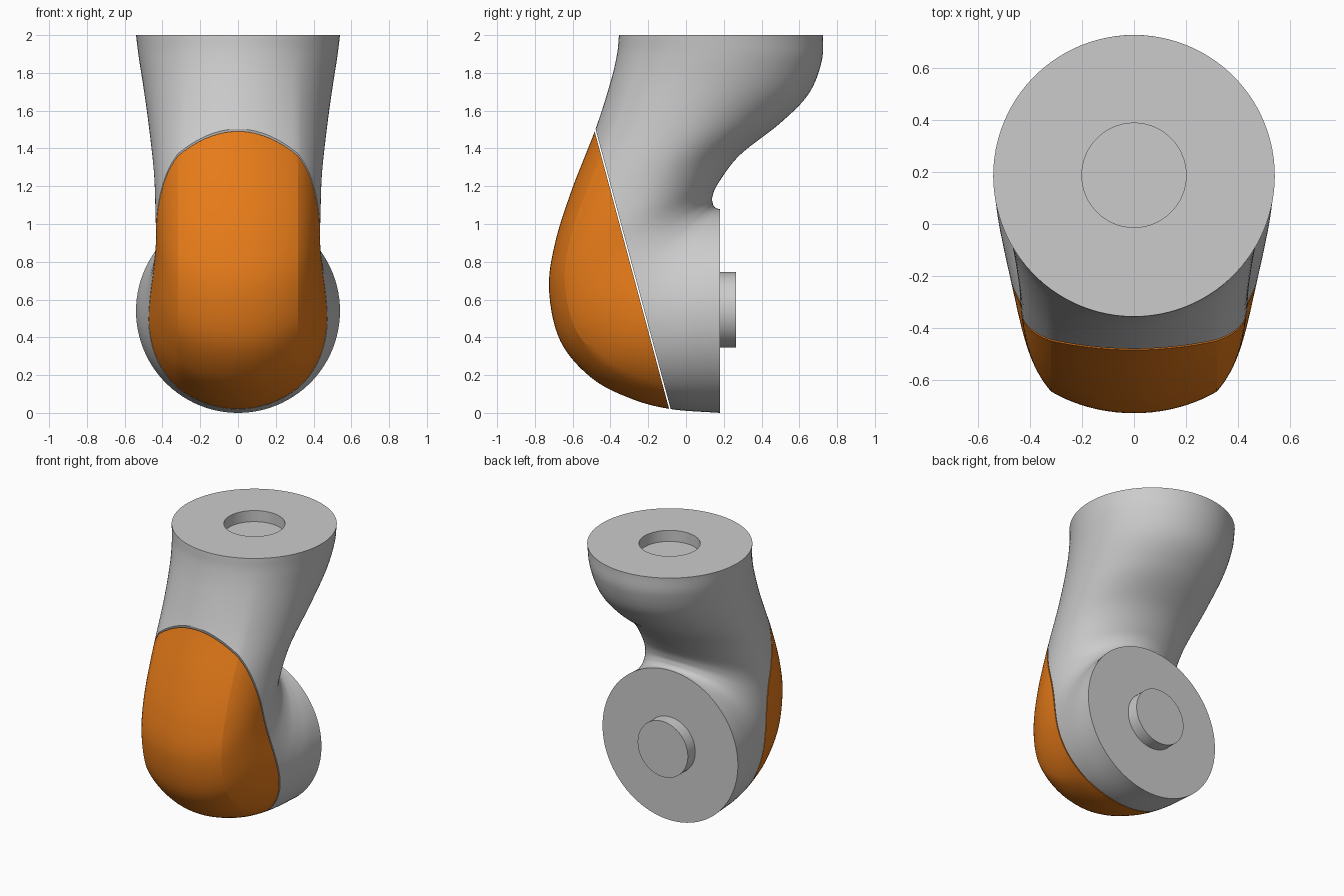
import bpy, bmesh, math
from mathutils import Vector

if "Cube" in bpy.data.objects:
    bpy.data.objects.remove(bpy.data.objects["Cube"])

N = 100          # points around each cross-section
SUB = 8          # rings between stations
R = 0.54

# Stations along the bend: outer y, outer z, inner y, inner z, half width
STATIONS = [
    (-.355, 2.00, .725, 2.000, .540),
    (-.365, 1.90, .718, 1.860, .525),
    (-.400, 1.75, .650, 1.690, .500),
    (-.480, 1.50, .500, 1.535, .472),
    (-.605, 1.18, .285, 1.365, .445),
    (-.693, 0.90, .170, 1.215, .437),
    (-.725, 0.65, .140, 1.145, .435),
    (-.665, 0.38, .142, 1.110, .450),
    (-.500, .185, .149, 1.093, .475),
    (-.290, .075, .158, 1.085, .503),
    (-.080, .020, .168, 1.081, .525),
    (.180, 0.00, .180, 1.080, .540),
]


def smooth_stations(st):
    """Catmull-Rom interpolation of the station values."""
    pts = [[2*a-b for a, b in zip(st[0], st[1])]] + [list(s) for s in st]
    pts.append([2*a-b for a, b in zip(st[-1], st[-2])])
    out = []
    for i in range(1, len(pts) - 2):
        for k in range(SUB):
            t = k / SUB
            out.append([0.5*(2*b + (c-a)*t + (2*a-5*b+4*c-d)*t*t + (3*b-a-3*c+d)*t**3)
                        for a, b, c, d in zip(*pts[i-1:i+3])])
    out.append(list(st[-1]))
    return out


def section(oy, oz, iy, iz, w):
    """Narrowed circle with a soft crease either side of the outer face."""
    outer, inner = Vector((0, oy, oz)), Vector((0, iy, iz))
    mid, half = (outer + inner) / 2, (outer - inner) / 2
    edge = R * math.sin(math.radians(36))
    ring = []
    for i in range(N):
        a = 2 * math.pi * i / N
        x, c = R * math.sin(a), math.cos(a)
        if c < 0:
            x *= w / R
        elif abs(x) > edge:
            x = math.copysign(edge + (abs(x) - edge) * (w - edge) / (R - edge), x)
        ring.append(mid + half * c + Vector((x, 0, 0)))
    return ring


def circle(z, r, cy):
    return [Vector((r * math.sin(2*math.pi*i/N), cy - r * math.cos(2*math.pi*i/N), z))
            for i in range(N)]


def finish(name, bm, color=None):
    bmesh.ops.recalc_face_normals(bm, faces=bm.faces[:])
    me = bpy.data.meshes.new(name)
    bm.to_mesh(me)
    bm.free()
    ob = bpy.data.objects.new(name, me)
    bpy.context.collection.objects.link(ob)
    if color:
        mat = bpy.data.materials.new(name + "_paint")
        mat.diffuse_color = color
        mat.use_nodes = True
        mat.node_tree.nodes["Principled BSDF"].inputs["Base Color"].default_value = mat.diffuse_color
        me.materials.append(mat)
    bpy.ops.object.select_all(action='DESELECT')
    ob.select_set(True)
    bpy.context.view_layer.objects.active = ob
    bpy.ops.object.shade_smooth_by_angle(angle=math.radians(16))
    return ob


def loft(rings):
    bm = bmesh.new()
    loops = [[bm.verts.new(p) for p in ring] for ring in rings]
    for a, b in zip(loops, loops[1:]):
        for i in range(N):
            j = (i + 1) % N
            bm.faces.new((a[i], a[j], b[j], b[i]))
    bm.faces.new(loops[0])
    bm.faces.new(loops[-1])
    return bm


def cut(bm, co, no):
    """Remove everything on the normal's side and cap the opening."""
    geom = bm.verts[:] + bm.edges[:] + bm.faces[:]
    bmesh.ops.bisect_plane(bm, geom=geom, dist=1e-5, plane_co=co, plane_no=no, clear_outer=True)
    bmesh.ops.holes_fill(bm, edges=[e for e in bm.edges if e.is_boundary], sides=0)


# Whole bent link, with the round socket in its top face
rings = [circle(1.92, .2, .187), circle(2.0, .2, .187)]
rings += [section(*s) for s in smooth_stations(STATIONS)]
body = loft(rings)
cover = body.copy()

# Split along the slanted seam, leaving a thin gap
p0, p1 = Vector((0, -.482, 1.5)), Vector((0, -.085, .02))
d = (p1 - p0).normalized()
front = Vector((0, d.z, -d.y))
cut(body, p0 - front * .004, front)
cut(cover, p0 + front * .004, -front)
finish("link_body", body)
finish("front_cover", cover, (.80, .20, .01, 1))

# Round pin on the back mounting face
pin = loft([[Vector((p.x, y, p.y + .545)) for p in circle(0, .2, 0)] for y in (.17, .265)])
finish("mounting_pin", pin)
